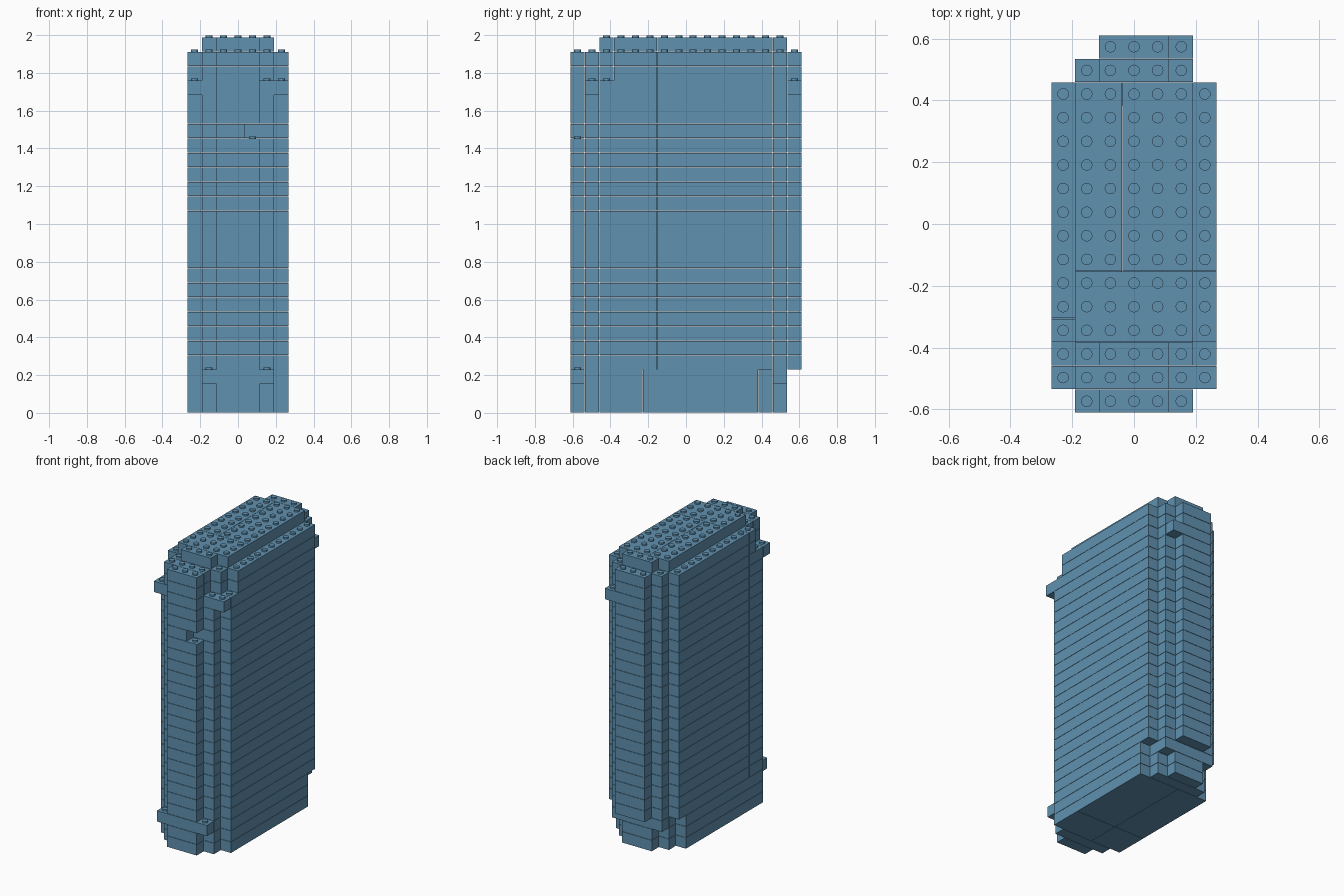
import bpy, bmesh
from mathutils import Matrix

cube = bpy.data.objects.get("Cube")
if cube:
    bpy.data.objects.remove(cube, do_unlink=True)

P = 0.0765            # stud pitch, equal to brick height
NX, NY, NZ = 7, 16, 26
GAP = 0.002           # hairline joint between bricks
STUD_R, STUD_H = 0.0185, 0.011

mat = bpy.data.materials.new("muted blue")
mat.use_nodes = True
colour = (0.117, 0.282, 0.43, 1)
mat.diffuse_color = colour
mat.node_tree.nodes["Principled BSDF"].inputs["Base Color"].default_value = colour


def main_body(j0, j1, seams):
    """Full-width rows split in two strips, each with its own cross joint."""
    bricks = []
    for (i0, i1), seam in zip(((0, 3), (3, NX)), seams):
        bricks += [(i0, i1, j0, seam), (i0, i1, seam, j1)]
    return bricks


def layer_bricks(k):
    """Bricks of one layer as (i0, i1, j0, j1) in stud cells."""
    if k == 25:                                   # raised roof
        return [(2, 5, 2, 3), (1, 6, 3, 6), (1, 3, 6, 14), (3, 6, 6, 14), (2, 5, 14, 15)]
    if k < 3:                                     # shorter base
        front = (1, 6, 0, 1) if k == 2 else (2, 5, 0, 1)
        back = (1, 6, 14, 15) if k == 2 else (2, 5, 14, 15)
        return main_body(2, 13, (5, 5)) + [front, (1, 6, 1, 2), (1, 6, 13, 14), back]
    front, inner, back = (2, 5, 0, 1), (1, 6, 1, 2), (2, 5, 15, 16)
    body = main_body(2, 14, (4, 6))
    if k == 19:                                   # notch in the front column
        front = (2, 4, 0, 1)
    if k == 22:                                   # projecting corner bricks
        inner, back = (0, 7, 1, 2), (2, 6, 15, 16)
    if k > 22:                                    # recessed front corners
        inner = (1, 5, 1, 2)
        body = [(1, 6, 2, 3)] + main_body(3, 14, (4, 6))
    return body + [front, inner, (1, 6, 14, 15), back]


def cells(bricks):
    return {(i, j) for a, b, c, d in bricks for i in range(a, b) for j in range(c, d)}


def add_brick(bm, brick, k):
    i0, i1, j0, j1 = brick
    centre = (((i0 + i1 - NX) / 2) * P, ((j0 + j1 - NY) / 2) * P, (k + 0.5) * P)
    size = ((i1 - i0) * P - GAP, (j1 - j0) * P - GAP, P - GAP)
    bmesh.ops.create_cube(bm, size=1, matrix=Matrix.Translation(centre) @ Matrix.Diagonal((*size, 1)))


def add_stud(bm, i, j, k):
    centre = ((i + 0.5 - NX / 2) * P, (j + 0.5 - NY / 2) * P, (k + 1) * P + STUD_H / 2 - GAP / 2)
    bmesh.ops.create_cone(bm, cap_ends=True, segments=16, radius1=STUD_R, radius2=STUD_R,
                          depth=STUD_H, matrix=Matrix.Translation(centre))


def finish(bm, name, smooth=False):
    mesh = bpy.data.meshes.new(name)
    bm.to_mesh(mesh)
    bm.free()
    mesh.materials.append(mat)
    obj = bpy.data.objects.new(name, mesh)
    bpy.context.collection.objects.link(obj)
    if smooth:
        bpy.ops.object.select_all(action="DESELECT")
        obj.select_set(True)
        bpy.context.view_layer.objects.active = obj
        bpy.ops.object.shade_smooth_by_angle()


# Brick sections, stacked from the ground up
layers = [layer_bricks(k) for k in range(NZ)]
for name, first, last in (("base", 0, 3), ("tower_wall", 3, 23), ("upper_wall", 23, 25), ("roof", 25, 26)):
    bm = bmesh.new()
    for k in range(first, last):
        for brick in layers[k]:
            add_brick(bm, brick, k)
    finish(bm, name)

# Studs on every exposed brick top
bm = bmesh.new()
for k in range(NZ):
    above = cells(layers[k + 1]) if k + 1 < NZ else set()
    for i, j in sorted(cells(layers[k]) - above):
        add_stud(bm, i, j, k)
finish(bm, "studs", smooth=True)
